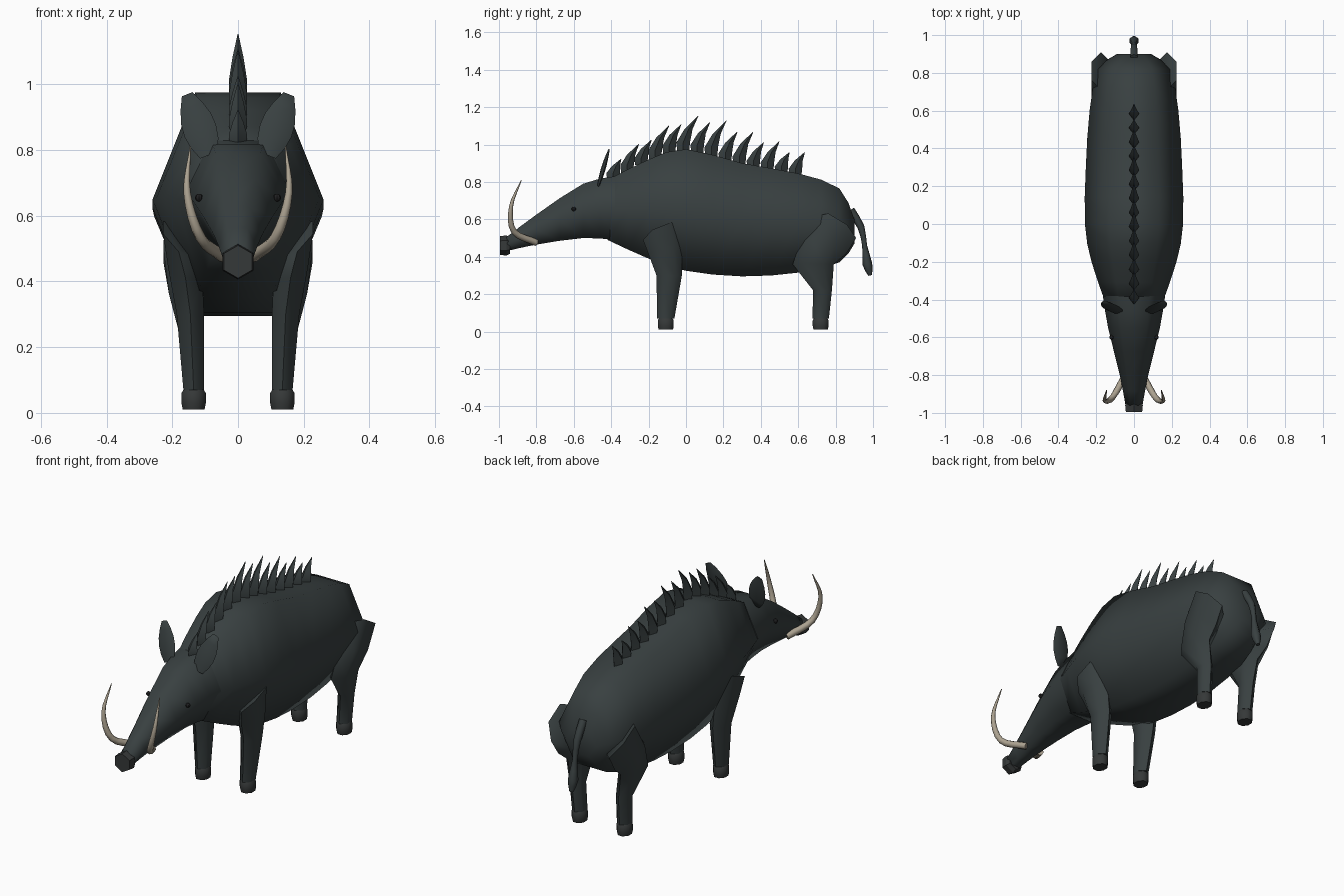
import bpy, bmesh
from math import cos, sin, pi, radians, sqrt
from mathutils import Vector

cube = bpy.data.objects.get("Cube")
if cube:
    bpy.data.objects.remove(cube)


def material(name, red, green, blue):
    mat = bpy.data.materials.new(name)
    mat.use_nodes = True
    colour = (red, green, blue, 1)
    mat.diffuse_color = colour
    mat.node_tree.nodes["Principled BSDF"].inputs["Base Color"].default_value = colour
    return mat


HIDE = material("dark hide", 0.04, 0.051, 0.052)
HOOF = material("dark hoof", 0.036, 0.04, 0.04)
IVORY = material("ivory", 0.41, 0.36, 0.28)
BLACK = material("eye black", 0.015, 0.015, 0.016)


def spline(points, steps):
    """Smooth curve through points of any dimension, with steps per span."""
    pts = [Vector(p) for p in points]
    padded = [pts[0] * 2 - pts[1]] + pts + [pts[-1] * 2 - pts[-2]]
    curve = []
    for before, start, end, after in zip(padded, padded[1:], padded[2:], padded[3:]):
        tangent_in, tangent_out = (end - before) / 2, (after - start) / 2
        for step in range(steps):
            t = step / steps
            blend = t * t * (3 - 2 * t)
            curve.append(start.lerp(end, blend) + tangent_in * t * (1 - t) ** 2
                         - tangent_out * t * t * (1 - t))
    return curve + [pts[-1]]


def loft(name, rings, mat, sides=6, phase=0.0, smooth=70):
    """Skin a closed tube over rings given as (centre, first axis, second axis)."""
    bm = bmesh.new()
    angles = [phase + 2 * pi * i / sides for i in range(sides)]
    loops = []
    for ring in rings:
        centre, first, second = (Vector(part) for part in ring)
        loops.append([bm.verts.new(centre + first * cos(a) + second * sin(a)) for a in angles])
    for lower, upper in zip(loops, loops[1:]):
        for i in range(sides):
            bm.faces.new((lower[i - 1], lower[i], upper[i], upper[i - 1]))
    bm.faces.new(loops[0])
    bm.faces.new(loops[-1])
    bmesh.ops.recalc_face_normals(bm, faces=bm.faces)
    mesh = bpy.data.meshes.new(name)
    bm.to_mesh(mesh)
    bm.free()
    mesh.materials.append(mat)
    ob = bpy.data.objects.new(name, mesh)
    bpy.context.collection.objects.link(ob)
    bpy.ops.object.select_all(action='DESELECT')
    ob.select_set(True)
    bpy.context.view_layer.objects.active = ob
    bpy.ops.object.shade_smooth_by_angle(angle=radians(smooth))


def barrel(name, stations):
    """Hexagonal trunk through stations of (y, top, bottom, half width)."""
    loft(name, [((0, y, (top + bottom) / 2), (width, 0, 0), (0, 0, (top - bottom) / sqrt(3)))
                for y, top, bottom, width in spline(stations, 2)], HIDE)


def tube(name, points, radii, mat, sides):
    """Tapered tube along a list of points."""
    rings = []
    for i, point in enumerate(points):
        along = points[min(i + 1, len(points) - 1)] - points[max(i - 1, 0)]
        first = along.cross(Vector((1, 0, 0))).normalized()
        second = along.normalized().cross(first)
        rings.append((point, first * radii[i], second * radii[i]))
    loft(name, rings, mat, sides)


# Trunk, head and snout
TRUNK = [(-0.42, 0.81, 0.49, 0.15), (-0.2, 0.92, 0.39, 0.225), (0, 0.975, 0.325, 0.26),
         (0.3, 0.9, 0.295, 0.255), (0.6, 0.845, 0.315, 0.235), (0.82, 0.765, 0.37, 0.19),
         (0.9, 0.6, 0.47, 0.09)]
barrel("body", TRUNK)
barrel("head", [(-0.38, 0.83, 0.49, 0.165), (-0.55, 0.79, 0.5, 0.137),
                (-0.8, 0.625, 0.465, 0.075), (-0.96, 0.505, 0.43, 0.045)])
loft("snout", [((0, y, 0.46), (r, 0, 0), (0, 0, r))
               for y, r in ((-0.94, 0.043), (-0.96, 0.054), (-0.995, 0.05))],
     HOOF, phase=pi / 2, smooth=30)

# Limb rings from top to ankle: x, y, z, half width, half depth, slope
LIMBS = {
    "front": [(0.18, -0.13, 0.53, 0.055, 0.1, 0.4), (0.16, -0.11, 0.43, 0.06, 0.09, 0.2),
              (0.145, -0.09, 0.3, 0.048, 0.068, 0), (0.135, -0.108, 0.07, 0.036, 0.046, 0)],
    "hind": [(0.175, 0.81, 0.56, 0.058, 0.1, -0.6), (0.17, 0.735, 0.45, 0.065, 0.12, -0.3),
             (0.16, 0.68, 0.36, 0.058, 0.11, 0), (0.14, 0.73, 0.22, 0.038, 0.05, 0),
             (0.135, 0.72, 0.07, 0.036, 0.044, 0)],
}

for side, s in (("left", 1), ("right", -1)):
    for end, limb in LIMBS.items():
        rings = []
        for x, y, z, width, depth, slope in limb:
            lean = max(0, z - 0.35) * 4
            rings.append(((s * x, y, z), (s * width, 0, width * lean), (0, depth, depth * slope)))
        loft(f"{side}_{end}_leg", rings, HIDE, phase=pi / 2)
        x, y = limb[-1][:2]
        loft(f"{side}_{end}_hoof",
             [((s * x, y, z), (0.04 * swell, 0, 0), (0, 0.046 * swell, 0))
              for z, swell in ((0.08, 0.7), (0.06, 1), (0.03, 1), (0.01, 0.9))],
             HOOF, sides=8, phase=pi / 8, smooth=50)

    # Leaf-shaped ear, thin from front to back
    root, tip = Vector((s * 0.088, -0.468, 0.785)), Vector((s * 0.155, -0.412, 0.97))
    rings = []
    for step in range(6):
        t = step / 5
        width = 0.01 + 0.038 * sin(pi * (0.15 + 0.8 * t))
        rings.append((root.lerp(tip, t), (s * width, 0, -width * 0.4), (0, width / 4, 0)))
    loft(f"{side}_ear", rings, HIDE)

    # Tusk sweeping out, forward and up
    tusk = spline([(s * 0.045, -0.8, 0.475), (s * 0.115, -0.92, 0.535),
                   (s * 0.155, -0.935, 0.67), (s * 0.145, -0.88, 0.81)], 4)
    radii = [0.002 + 0.016 * (1 - (i / (len(tusk) - 1)) ** 2) for i in range(len(tusk))]
    tube(f"{side}_tusk", tusk, radii, IVORY, 8)

    # Eye
    bpy.ops.mesh.primitive_uv_sphere_add(segments=8, ring_count=6, radius=0.012,
                                         location=(s * 0.119, -0.6, 0.655))
    eye = bpy.context.object
    eye.name = f"{side}_eye"
    eye.data.materials.append(BLACK)

# Row of backswept bristles standing on the spine, tallest over the shoulders
spine = spline(TRUNK, 20)
for i in range(14):
    y = 0.075 * i - 0.39
    base = min(spine, key=lambda station: abs(station[0] - y))[1]
    height = 0.08 + 0.07 * sin(pi * (i + 1) / 14) + 0.03 * (i % 2)
    rings = []
    for rise, sweep, size in ((-0.1, 0, 0.9), (0.2, 0, 1), (0.6, 0.16, 0.6), (1, 0.45, 0.04)):
        centre = (0, y + height * sweep, base + height * rise)
        rings.append((centre, (0.028 * size, 0, 0), (0, 0.036 * size, 0)))
    loft(f"bristle_{i + 1}", rings, HIDE, sides=4, smooth=30)

# Tail with a tuft, each point as y, z, radius
tail = spline([(0.88, 0.65, 0.022), (0.935, 0.56, 0.019), (0.955, 0.46, 0.013),
               (0.97, 0.36, 0.026), (0.985, 0.3, 0.01)], 2)
tube("tail", [Vector((0, y, z)) for y, z, radius in tail], [p[2] for p in tail], HIDE, 6)
